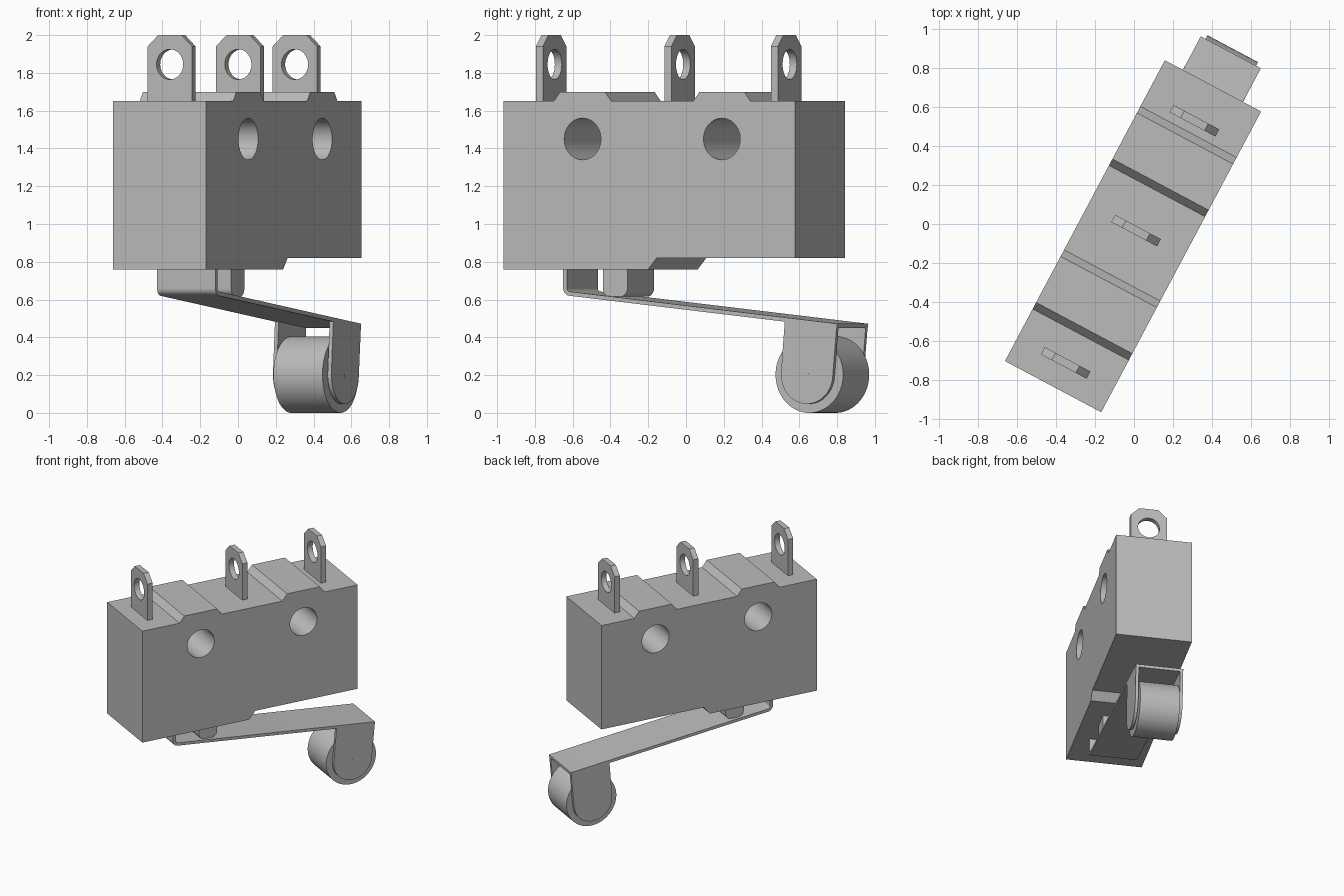
import bpy, bmesh, math
from mathutils import Matrix, Vector

cube = bpy.data.objects.get("Cube")
if cube:
    bpy.data.objects.remove(cube, do_unlink=True)

grey = bpy.data.materials.new("plain_grey")
grey.use_nodes = True
COLOUR = (0.5, 0.5, 0.5, 1)
grey.diffuse_color = COLOUR
grey.node_tree.nodes["Principled BSDF"].inputs["Base Color"].default_value = COLOUR

# The whole switch stands turned about the vertical axis
FRAME = Matrix.Translation((-0.005, -0.063, 0)) @ Matrix.Rotation(math.radians(62), 4, 'Z')
UPRIGHT = Matrix.Rotation(math.radians(90), 4, 'X')
CROSSWISE = Matrix.Rotation(math.radians(90), 4, 'Z')


def arc(cx, cz, r, a0, a1, steps):
    angles = [math.radians(a0 + (a1 - a0) * i / steps) for i in range(steps + 1)]
    return [(cx + r * math.cos(a), cz + r * math.sin(a)) for a in angles]


def circle(cx, cz, r, steps=64):
    return arc(cx, cz, r, 0, 360, steps)[:-1]


def plate(name, loops, half, place=Matrix()):
    """Extrude an upright outline (first loop) with holes (other loops)."""
    curve = bpy.data.curves.new(name, 'CURVE')
    curve.dimensions = '2D'
    curve.fill_mode = 'BOTH'
    curve.extrude = half
    for loop in loops:
        spline = curve.splines.new('POLY')
        spline.points.add(len(loop) - 1)
        for point, (x, z) in zip(spline.points, loop):
            point.co = (x, z, 0, 1)
        spline.use_cyclic_u = True
    obj = bpy.data.objects.new(name, curve)
    bpy.context.collection.objects.link(obj)
    bpy.ops.object.select_all(action='DESELECT')
    obj.select_set(True)
    bpy.context.view_layer.objects.active = obj
    bpy.ops.object.convert(target='MESH')
    obj = bpy.context.view_layer.objects.active
    bm = bmesh.new()
    bm.from_mesh(obj.data)
    bmesh.ops.remove_doubles(bm, verts=bm.verts, dist=0.0002)
    bmesh.ops.recalc_face_normals(bm, faces=bm.faces)
    bm.to_mesh(obj.data)
    bm.free()
    obj.data.materials.clear()
    obj.data.materials.append(grey)
    obj.matrix_world = FRAME @ place @ UPRIGHT
    bpy.ops.object.shade_smooth_by_angle(angle=math.radians(30))
    return obj


# Housing with a stepped underside, two raised pads and two mounting holes
PADS = (-0.40, 0.435)
outline = [(-0.875, 0.76), (-0.007, 0.76), (0.044, 0.82), (0.875, 0.82), (0.875, 1.65)]
for c in reversed(PADS):
    outline += [(c + 0.172, 1.65), (c + 0.134, 1.70), (c - 0.134, 1.70), (c - 0.172, 1.65)]
outline.append((-0.875, 1.65))
plate("housing", [outline] + [circle(c, 1.45, 0.11) for c in PADS], 0.28)

# Three terminal tabs with chamfered tops and eyelets
tab = [(-0.133, 1.6), (0.133, 1.6), (0.133, 1.94), (0.07, 2.0), (-0.07, 2.0), (-0.133, 1.94)]
for label, s in (("front", -0.737), ("middle", 0.033), ("back", 0.672)):
    plate(label + "_terminal", [tab, circle(0, 1.845, 0.08, 48)], 0.021,
          Matrix.Translation((s, 0, 0)) @ CROSSWISE)

# Plunger with a rounded tip
plunger = ([(-0.348, 0.8)] + arc(-0.303, 0.66, 0.045, 180, 270, 8)
           + arc(-0.245, 0.66, 0.045, 270, 360, 8) + [(-0.2, 0.8)])
plate("plunger", [plunger], 0.15)

# Bent sheet lever
lever = ([(-0.572, 0.8)] + arc(-0.532, 0.66, 0.04, 180, 264, 10)
         + [(1.068, 0.45), (1.07, 0.472)]
         + arc(-0.532, 0.66, 0.018, 264, 180, 10) + [(-0.55, 0.8)])
plate("lever", [lever], 0.175)

# Roller held between two rounded cheeks on an axle
AXIS = (0.889, 0.2025)
cheek = arc(*AXIS, 0.155, 174, 354, 32) + [(1.068, 0.46), (0.757, 0.49)]
for label, side in (("left", 1), ("right", -1)):
    plate(label + "_cheek", [cheek], 0.011, Matrix.Translation((0, side * 0.164, 0)))
plate("roller", [circle(*AXIS, 0.2025, 80)], 0.147)
plate("axle", [circle(*AXIS, 0.01, 16)], 0.176)
